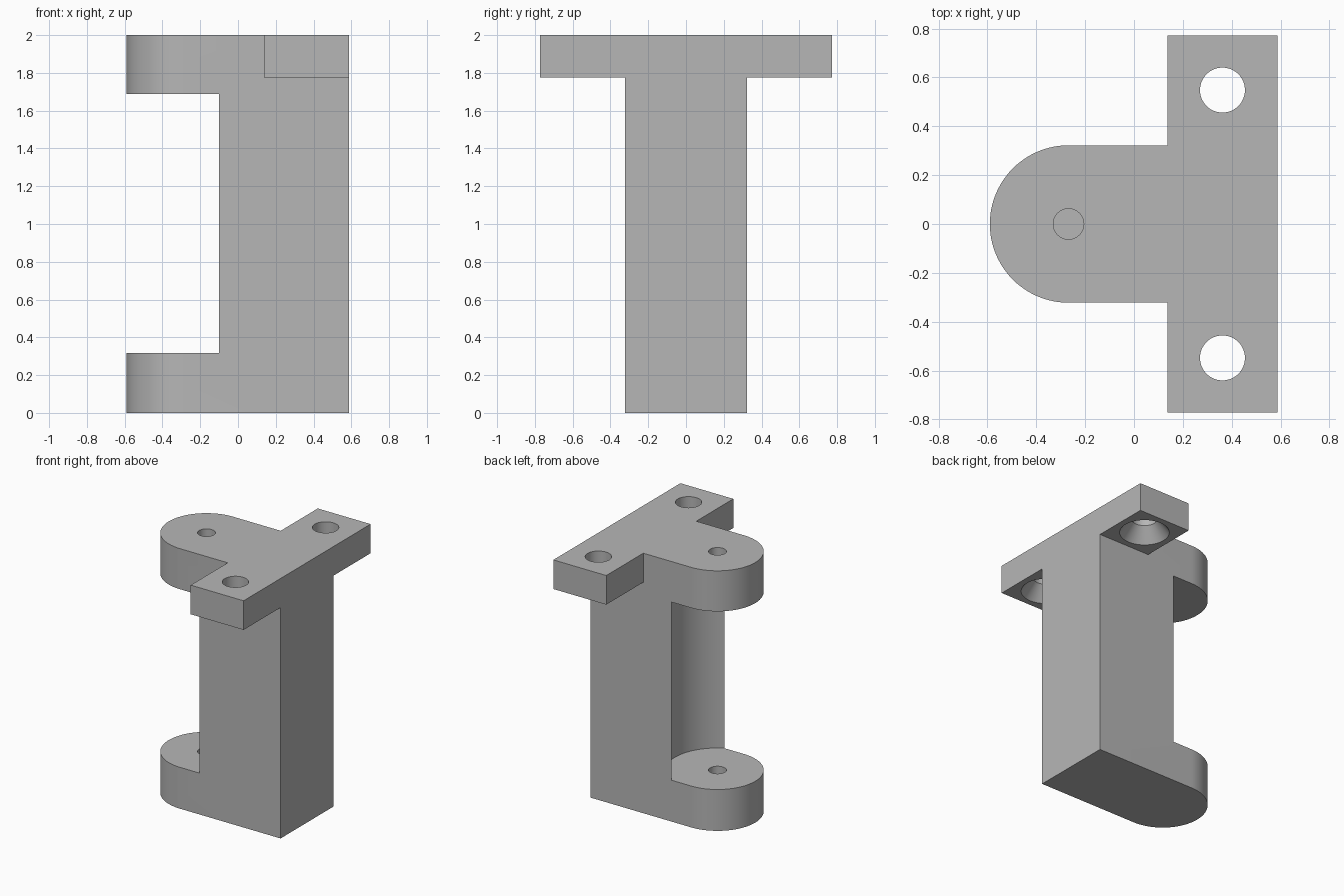
import bpy, bmesh, math

cube = bpy.data.objects.get("Cube")
if cube:
    bpy.data.objects.remove(cube, do_unlink=True)

# Main dimensions
HEIGHT, BACK = 2.0, 0.588
PIN_X, LUG_R = -0.268, 0.322
PLATE_X, PLATE_Y, PLATE_Z = 0.138, 0.772, 1.776
SCREW_X, SCREW_Y, SCREW_R, SINK_R, SINK_H = 0.362, 0.548, 0.092, 0.178, 0.11

grey = bpy.data.materials.new("plain grey")
grey.use_nodes = True
grey.diffuse_color = (0.47, 0.47, 0.47, 1)
grey.node_tree.nodes["Principled BSDF"].inputs["Base Color"].default_value = grey.diffuse_color


def add_object(name, bm):
    bmesh.ops.recalc_face_normals(bm, faces=bm.faces)
    mesh = bpy.data.meshes.new(name)
    bm.to_mesh(mesh)
    bm.free()
    mesh.materials.append(grey)
    obj = bpy.data.objects.new(name, mesh)
    bpy.context.collection.objects.link(obj)
    return obj


def prism(name, outline, z0, z1):
    bm = bmesh.new()
    face = bm.faces.new([bm.verts.new((x, y, z0)) for x, y in outline])
    top = bmesh.ops.extrude_face_region(bm, geom=[face])["geom"]
    verts = [v for v in top if isinstance(v, bmesh.types.BMVert)]
    bmesh.ops.translate(bm, verts=verts, vec=(0, 0, z1 - z0))
    return add_object(name, bm)


def lathe(name, x, y, rings, steps=64):
    """Solid of revolution about a vertical axis, from (radius, z) rings."""
    bm = bmesh.new()
    loops = [[bm.verts.new((x + r * math.cos(math.tau * i / steps),
                            y + r * math.sin(math.tau * i / steps), z))
              for i in range(steps)] for r, z in rings]
    for a, b in zip(loops, loops[1:]):
        for i in range(steps):
            j = (i + 1) % steps
            bm.faces.new((a[i], a[j], b[j], b[i]))
    bm.faces.new(loops[0])
    bm.faces.new(loops[-1])
    return add_object(name, bm)


def combine(target, other, operation):
    mod = target.modifiers.new(operation.title(), "BOOLEAN")
    mod.operation, mod.solver, mod.object = operation, "EXACT", other
    other.hide_render = True
    bpy.context.view_layer.objects.active = target
    bpy.ops.object.modifier_apply(modifier=mod.name)
    bpy.data.objects.remove(other, do_unlink=True)


# Column with a rounded front end
arc = [math.pi / 2 + math.pi * i / 48 for i in range(49)]
outline = [(PIN_X + LUG_R * math.cos(a), LUG_R * math.sin(a)) for a in arc]
outline += [(BACK, -LUG_R), (BACK, LUG_R)]
bracket = prism("bracket", outline, 0, HEIGHT)

# Mounting plate across the top
plate = prism("mounting_plate", [(PLATE_X, -PLATE_Y), (BACK, -PLATE_Y),
                                 (BACK, PLATE_Y), (PLATE_X, PLATE_Y)], PLATE_Z, HEIGHT)
combine(bracket, plate, "UNION")

# Round recess between the two lugs
combine(bracket, lathe("recess_cutter", PIN_X, 0, [(0.363, 0.318), (0.363, 1.688)], 96), "DIFFERENCE")

# Pin hole through the upper lug, blind in the lower one
combine(bracket, lathe("pin_cutter", PIN_X, 0, [(0.0625, 0.15), (0.0625, 2.1)], 48), "DIFFERENCE")

# Screw holes, countersunk from below
for side in (-1, 1):
    rings = [(SINK_R, PLATE_Z - 0.05), (SINK_R, PLATE_Z),
             (SCREW_R, PLATE_Z + SINK_H), (SCREW_R, 2.1)]
    combine(bracket, lathe("screw_cutter", SCREW_X, side * SCREW_Y, rings), "DIFFERENCE")

# Smooth curves, sharp corners
bpy.ops.object.select_all(action="DESELECT")
bracket.select_set(True)
bpy.context.view_layer.objects.active = bracket
bpy.ops.object.shade_smooth_by_angle(angle=math.radians(25))
